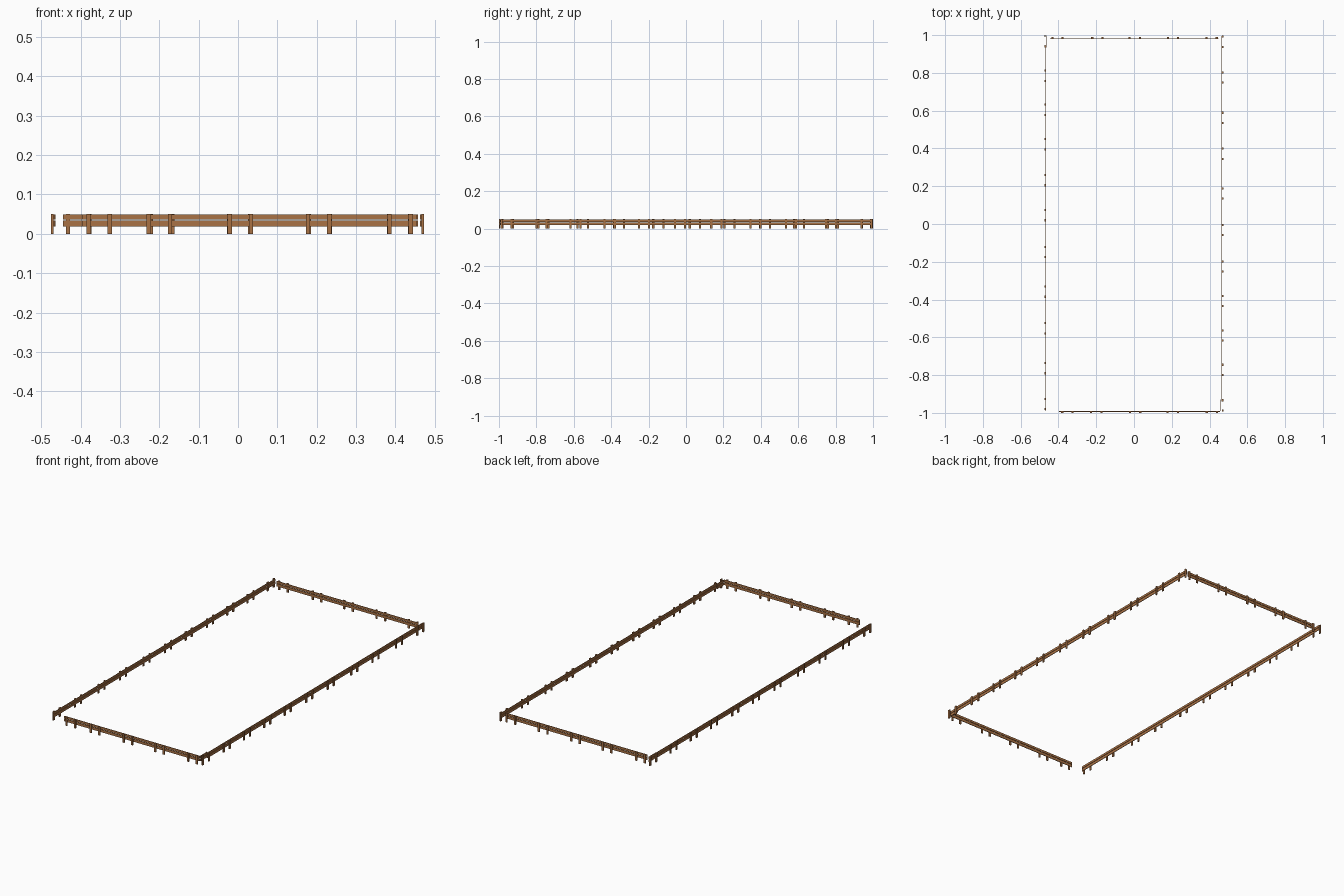
import bpy
import bmesh
from mathutils import Matrix, Vector

if "Cube" in bpy.data.objects:
    bpy.data.objects.remove(bpy.data.objects["Cube"])

wood = bpy.data.materials.new("brown_wood")
wood.diffuse_color = (0.40, 0.17, 0.06, 1)
wood.use_nodes = True
wood.node_tree.nodes["Principled BSDF"].inputs["Base Color"].default_value = wood.diffuse_color

POST_W, POST_T, POST_H = 0.011, 0.006, 0.05
RAIL_T = 0.003
RAILS = [(0.019, 0.034), (0.0365, 0.049)]


def boxes(name, items):
    """One object made of boxes given as (min corner, max corner)."""
    bm = bmesh.new()
    for lo, hi in items:
        lo, hi = Vector(lo), Vector(hi)
        m = Matrix.Translation((lo + hi) / 2) @ Matrix.Diagonal((*(hi - lo), 1))
        bmesh.ops.create_cube(bm, size=1, matrix=m)
    mesh = bpy.data.meshes.new(name)
    bm.to_mesh(mesh)
    bm.free()
    mesh.materials.append(wood)
    ob = bpy.data.objects.new(name, mesh)
    bpy.context.collection.objects.link(ob)


def fence(name, axis, outer, sign, pairs, runs):
    """Posts in pairs on the outer side, plank rails on the inner side.
    runs: (start, end, inward offset of the rails)."""
    def box(u0, u1, d0, d1, z0, z1):
        a, b = sorted((outer - sign * d0, outer - sign * d1))
        if axis == 'x':
            return (u0, a, z0), (u1, b, z1)
        return (a, u0, z0), (b, u1, z1)

    posts = [box(p - POST_W / 2, p + POST_W / 2, 0, POST_T, 0, POST_H + 0.001)
             for pair in pairs for p in pair]
    rails = [box(s, e, POST_T + off, POST_T + off + RAIL_T, z0, z1)
             for s, e, off in runs for z0, z1 in RAILS]
    boxes(name + "_posts", posts)
    boxes(name + "_rails", rails)


def around(centres, half=0.027):
    return [(c - half, c + half) for c in centres]


# Long sides: a short corner panel plus a long run each
left = [0.968, 0.785, 0.605, 0.422, 0.232, 0.047,
        -0.148, -0.358, -0.552, -0.763, -0.953]
right = [0.965, 0.775, 0.562, 0.372, 0.162, -0.032,
         -0.225, -0.408, -0.59, -0.772, -0.96]
fence("left_fence", 'y', -0.475, -1, around(left),
      [(0.935, 0.998, 0.002), (-0.99, 0.945, 0)])
fence("right_fence", 'y', 0.473, 1, around(right),
      [(-0.99, -0.93, 0.009), (-0.94, 0.995, 0.001)])

# Short ends
back = [-0.405, -0.194, 0.004, 0.207, 0.411]
front = [-0.353, -0.2, 0.006, 0.205, 0.412]
fence("back_fence", 'x', 0.989, 1, around(back), [(-0.445, 0.447, 0)])
fence("front_fence", 'x', -1.0, -1, around(front), [(-0.397, 0.455, 0)])
